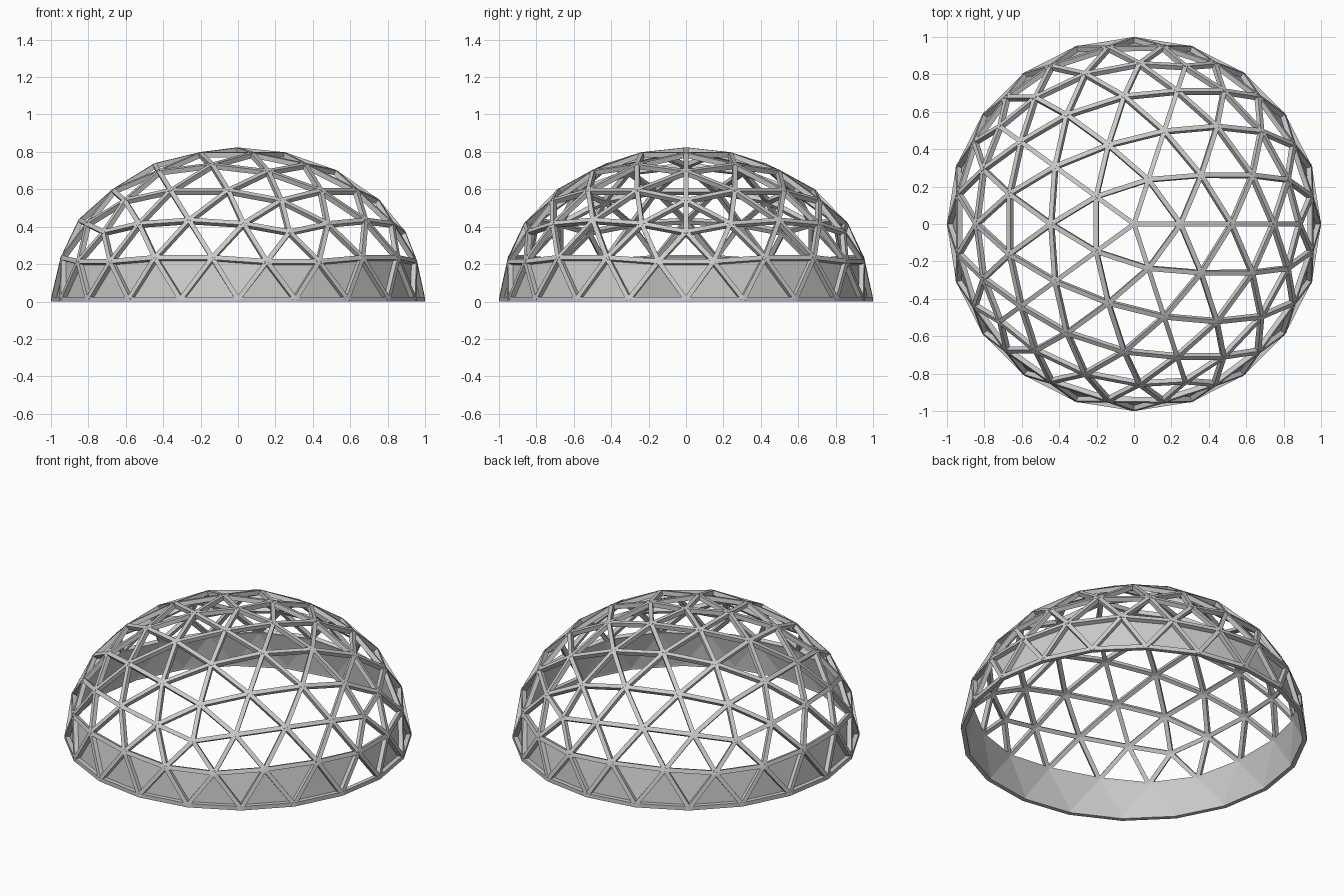
import bpy, bmesh, math
from mathutils import Vector

if "Cube" in bpy.data.objects:
    bpy.data.objects.remove(bpy.data.objects["Cube"])

FREQ = 4          # subdivisions per icosahedron edge
HEIGHT = 0.812    # vertical squash of the dome
LIFT = 0.012      # half the base rail height
WIDTH, DEPTH = 0.025, 0.027


def polar(deg, r, z):
    a = math.radians(deg)
    return Vector((r * math.cos(a), r * math.sin(a), z))


# icosahedron standing on a vertex: cap and middle band only
s5 = math.sqrt(5)
top = Vector((0, 0, 1))
up = [polar(72 * k, 2 / s5, 1 / s5) for k in range(5)]
low = [polar(72 * k + 36, 2 / s5, -1 / s5) for k in range(5)]
base_faces = []
for k in range(5):
    j = (k + 1) % 5
    base_faces += [(top, up[k], up[j]), (low[k], up[j], up[k]), (up[j], low[k], low[j])]

# geodesic lattice, keeping everything above the equator
nodes, index, tris = [], {}, []


def node(p):
    key = tuple(round(c, 4) + 0.0 for c in p)
    if key not in index:
        index[key] = len(nodes)
        nodes.append(p.normalized())
    return index[key]


for a, b, c in base_faces:
    def at(i, j):
        return a + (b - a) * (i / FREQ) + (c - a) * (j / FREQ)
    for i in range(FREQ):
        for j in range(FREQ - i):
            cells = [(at(i, j), at(i + 1, j), at(i, j + 1))]
            if i + j < FREQ - 1:
                cells.append((at(i + 1, j), at(i + 1, j + 1), at(i, j + 1)))
            for cell in cells:
                if min(p.z for p in cell) > -1e-4:
                    tris.append([node(p) for p in cell])


def place(n, depth=0.0):
    nrm = Vector((n.x, n.y, n.z / HEIGHT)).normalized()
    return Vector((n.x, n.y, n.z * HEIGHT + LIFT)) - nrm * depth


def finish(bm, name):
    bmesh.ops.recalc_face_normals(bm, faces=bm.faces)
    mesh = bpy.data.meshes.new(name)
    bm.to_mesh(mesh)
    bm.free()
    ob = bpy.data.objects.new(name, mesh)
    bpy.context.collection.objects.link(ob)
    return ob


# struts: one rectangular bar per lattice edge
edges = {tuple(sorted((t[i], t[i - 1]))) for t in tris for i in range(3)}
bm = bmesh.new()
for ia, ib in sorted(edges):
    a, b = nodes[ia], nodes[ib]
    mid = a + b
    nrm = Vector((mid.x, mid.y, mid.z / HEIGHT))
    side = (place(b) - place(a)).cross(nrm).normalized() * (WIDTH / 2)
    ends = []
    for n in (a, b):
        o, i = place(n), place(n, DEPTH)
        ends.append([bm.verts.new(p) for p in (o + side, o - side, i - side, i + side)])
    for k in range(4):
        j = (k + 1) % 4
        bm.faces.new((ends[0][k], ends[0][j], ends[1][j], ends[1][k]))
    bm.faces.new(ends[0])
    bm.faces.new(ends[1][::-1])
finish(bm, "dome_struts")

# skirt panels: lowest row of triangles, with one left open
bm = bmesh.new()
verts = {}
for t in tris:
    if max(nodes[i].z for i in t) > 0.32 or min(nodes[i].z for i in t) > 0.01:
        continue
    mid = sum((nodes[i] for i in t), Vector())
    if abs(math.degrees(math.atan2(mid.y, mid.x)) + 9) < 4:
        continue
    for i in t:
        if i not in verts:
            verts[i] = bm.verts.new(place(nodes[i], DEPTH + 0.001))
    bm.faces.new([verts[i] for i in t])
finish(bm, "skirt_panels")
